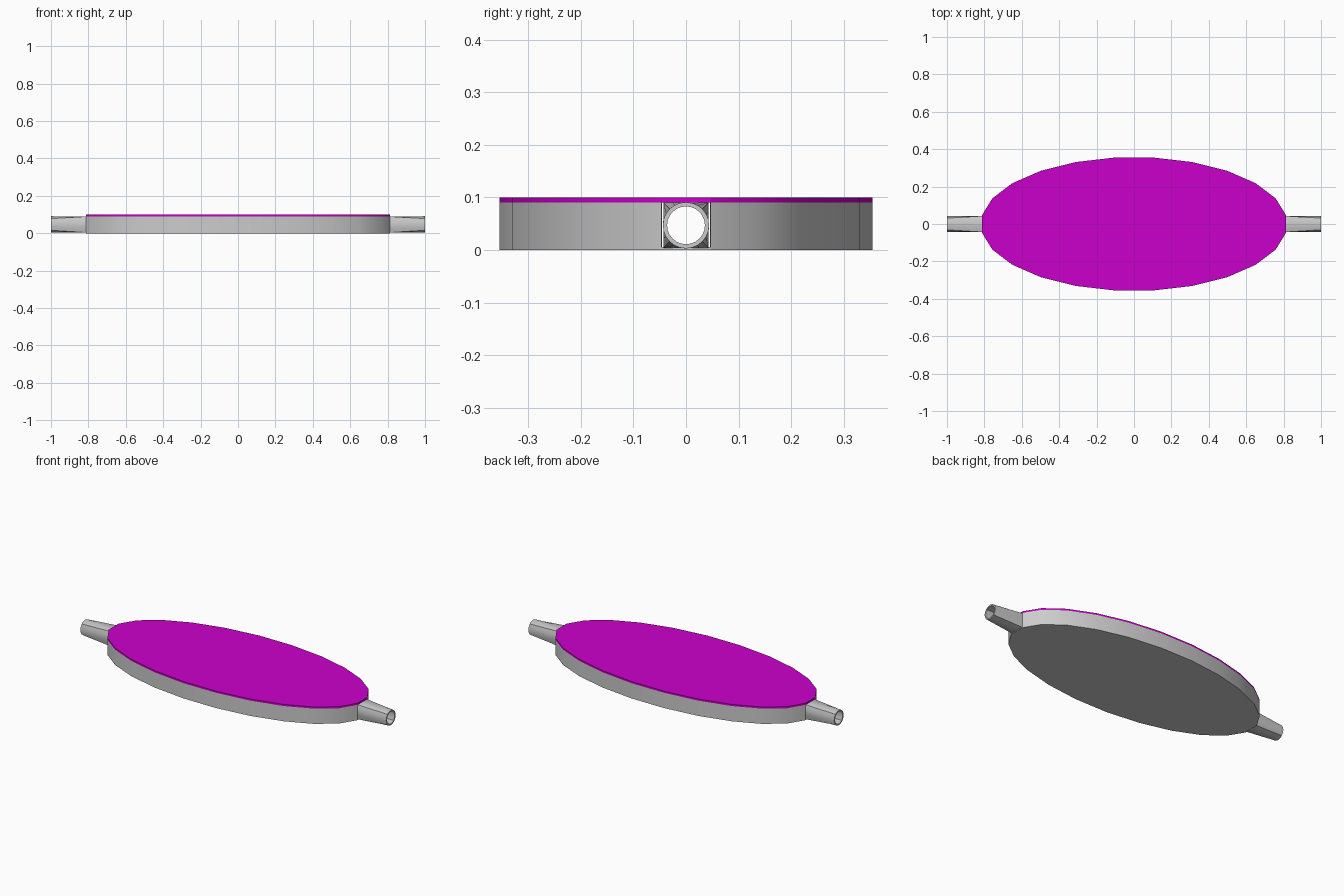
import bpy, bmesh
from math import cos, sin, pi

if "Cube" in bpy.data.objects:
    bpy.data.objects.remove(bpy.data.objects["Cube"])

N, A, B = 24, 0.82, 0.358      # ellipse sides and radii
FLOOR, RIM, TOP, WALL = 0.006, 0.09, 0.10, 0.008


def ellipse(a, b):
    return [(a * cos((i + 0.5) * 2 * pi / N), b * sin((i + 0.5) * 2 * pi / N)) for i in range(N)]


def finish(name, bm, color=None):
    bmesh.ops.recalc_face_normals(bm, faces=bm.faces)
    me = bpy.data.meshes.new(name)
    bm.to_mesh(me)
    bm.free()
    ob = bpy.data.objects.new(name, me)
    bpy.context.collection.objects.link(ob)
    if color:
        mat = bpy.data.materials.new(name + "_colour")
        mat.diffuse_color = color
        mat.use_nodes = True
        mat.node_tree.nodes["Principled BSDF"].inputs["Base Color"].default_value = mat.diffuse_color
        me.materials.append(mat)
    bpy.ops.object.select_all(action='DESELECT')
    ob.select_set(True)
    bpy.context.view_layer.objects.active = ob
    bpy.ops.object.shade_smooth_by_angle(angle=pi / 6)


def plate(name, z0, z1, color=None):
    bm = bmesh.new()
    face = bm.faces.new([bm.verts.new((x, y, z0)) for x, y in ellipse(A, B)])
    ext = bmesh.ops.extrude_face_region(bm, geom=[face], use_keep_orig=True)
    for v in ext["geom"]:
        if isinstance(v, bmesh.types.BMVert):
            v.co.z = z1
    finish(name, bm, color)


def skin(bm, loops, closed):
    """Bridge equal four-sided or round loops; cap the ends or join them up."""
    rings = [[bm.verts.new(p) for p in loop] for loop in loops]
    n = len(rings[0])
    pairs = list(zip(rings, rings[1:]))
    if closed:
        pairs.append((rings[-1], rings[0]))
    for r, s in pairs:
        for i in range(n):
            j = (i + 1) % n
            bm.faces.new((r[i], r[j], s[j], s[i]))
    if not closed:
        bm.faces.new(rings[0])
        bm.faces.new(rings[-1])


# floor and coloured lid
plate("floor", 0, FLOOR)
plate("lid", RIM, TOP, (0.6, 0.0, 0.6, 1))

# side walls, left open at the two end facets
bm = bmesh.new()
outer, inner = ellipse(A, B), ellipse(A - WALL, B - WALL)
for start in (0, N // 2):
    loops = []
    for i in range(start, start + N // 2):
        (xo, yo), (xi, yi) = outer[i], inner[i]
        loops.append([(xo, yo, FLOOR), (xi, yi, FLOOR), (xi, yi, RIM), (xo, yo, RIM)])
    skin(bm, loops, False)
finish("side_wall", bm)


# hollow ports changing from a square opening to a round mouth
def square(x, half, zc):
    pts = []
    for i in range(N):
        c, s = cos(i * 2 * pi / N), sin(i * 2 * pi / N)
        k = half / max(abs(c), abs(s))
        pts.append((x, k * c, zc + k * s))
    return pts


def circle(x, r, zc):
    return [(x, r * cos(i * 2 * pi / N), zc + r * sin(i * 2 * pi / N)) for i in range(N)]


for side, name in ((1, "right_port"), (-1, "left_port")):
    bm = bmesh.new()
    x0, x1 = side * 0.81, side
    skin(bm, [square(x0, 0.043, 0.047), circle(x1, 0.044, 0.047),
              circle(x1, 0.036, 0.047), square(x0, 0.037, 0.047)], True)
    finish(name, bm)
